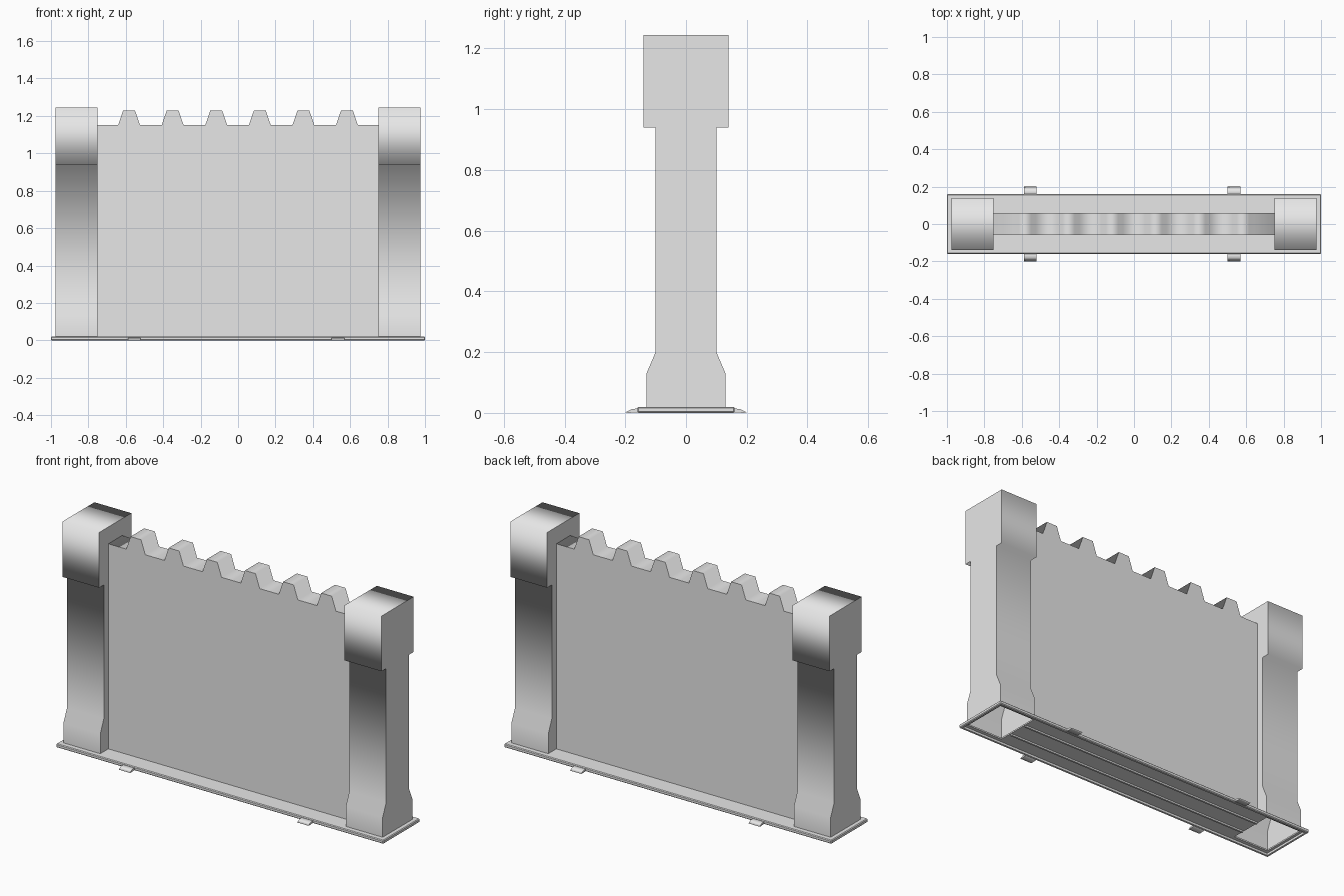
import bpy
import bmesh
from mathutils import Vector

cube = bpy.data.objects.get("Cube")
if cube:
    bpy.data.objects.remove(cube, do_unlink=True)

stone = bpy.data.materials.new("stone_grey")
stone.use_nodes = True
stone.diffuse_color = (0.8, 0.8, 0.8, 1)
stone.node_tree.nodes["Principled BSDF"].inputs["Base Color"].default_value = (0.8, 0.8, 0.8, 1)


def finish(name, bm):
    mesh = bpy.data.meshes.new(name)
    bm.to_mesh(mesh)
    bm.free()
    mesh.materials.append(stone)
    obj = bpy.data.objects.new(name, mesh)
    bpy.context.collection.objects.link(obj)
    return obj


def extrude_profile(name, points, axis, start, end, open_bottom=False, smooth=True):
    """Sweep a profile along x or y; its end caps stay sharp."""
    bm = bmesh.new()

    def place(a, z, t):
        return Vector((t, a, z)) if axis == "x" else Vector((a, t, z))

    rings = [[bm.verts.new(place(a, z, t)) for a, z in points] for t in (start, end)]
    caps = [bm.faces.new(ring) for ring in rings]
    low = min(z for a, z in points)
    n = len(points)
    for i in range(n):
        j = (i + 1) % n
        if open_bottom and points[i][1] == points[j][1] == low:
            continue
        face = bm.faces.new((rings[0][i], rings[0][j], rings[1][j], rings[1][i]))
        face.smooth = smooth
    for cap in caps:
        for edge in cap.edges:
            edge.smooth = False
    bmesh.ops.recalc_face_normals(bm, faces=bm.faces)
    return finish(name, bm)


def box(name, x0, x1, y0, y1, z0, z1):
    return extrude_profile(name, [(y0, z0), (y1, z0), (y1, z1), (y0, z1)],
                           "x", x0, x1, smooth=False)


# Base plate, recessed underneath and open below the hollow pillars
base = box("base_plate", -1, 1, -0.16, 0.16, 0, 0.02)
bevel = base.modifiers.new("edge", "BEVEL")
bevel.width = 0.004
cutters = [box("recess_cutter", -0.985, 0.985, -0.145, 0.145, -0.1, 0.012)]
for s in (-1, 1):
    x0, x1 = sorted((s * 0.755, s * 0.97))
    cutters.append(box("pillar_cutter", x0, x1, -0.125, 0.125, -0.1, 0.1))
for cutter in cutters:
    cutter.hide_render = True
    cut = base.modifiers.new("cut", "BOOLEAN")
    cut.object = cutter
    cut.solver = "EXACT"
bpy.context.view_layer.objects.active = base
for modifier in list(base.modifiers):
    bpy.ops.object.modifier_apply(modifier=modifier.name)
for cutter in cutters:
    bpy.data.objects.remove(cutter, do_unlink=True)

# Underside ribs beneath the wall faces
for side, y in (("front", -0.055), ("back", 0.055)):
    box(side + "_rib", -0.75, 0.75, y - 0.005, y + 0.005, 0.003, 0.013)

# End pillars with flared foot and wide cap
half = [(0.13, 0.02), (0.13, 0.13), (0.10, 0.20), (0.10, 0.94), (0.14, 0.94), (0.14, 1.245)]
pillar = half + [(-y, z) for y, z in reversed(half)]
for side, x0, x1 in (("right", -0.975, -0.75), ("left", 0.75, 0.975)):
    extrude_profile(side + "_pillar", pillar, "x", x0, x1, open_bottom=True)

# Wall panel with a row of tapered teeth
wall = [(0.75, 0.02), (-0.75, 0.02), (-0.75, 1.152)]
for i in range(6):
    c = (i - 2.5) * 0.233
    wall += [(c - 0.058, 1.152), (c - 0.032, 1.228), (c + 0.032, 1.228), (c + 0.058, 1.152)]
wall.append((0.75, 1.152))
extrude_profile("wall", wall, "y", -0.06, 0.06)

# Small tapered tabs along both long edges of the base
tab = [(0.15, 0.002), (0.19, 0.0), (0.2, 0.002), (0.18, 0.012), (0.15, 0.016)]
for side, s in (("front", -1), ("back", 1)):
    for hand, x in (("right", -0.555), ("left", 0.535)):
        extrude_profile(f"{side}_{hand}_tab", [(s * y, z) for y, z in tab],
                        "x", x - 0.034, x + 0.034)
